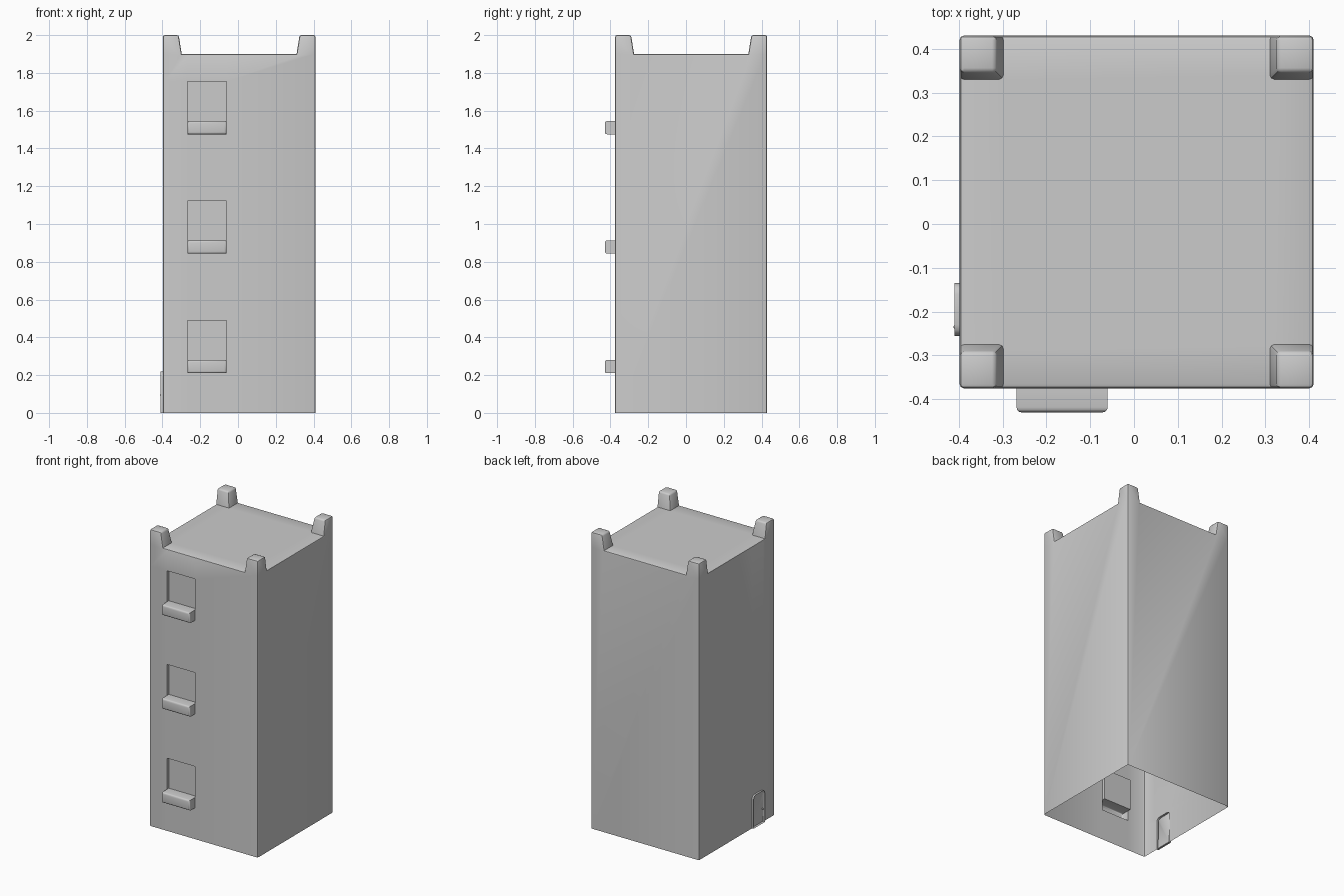
import bpy, bmesh, math
from mathutils import Vector

if "Cube" in bpy.data.objects:
    bpy.data.objects.remove(bpy.data.objects["Cube"])

X0, X1, Y0, Y1 = -0.398, 0.41, -0.375, 0.43
ROOF, TOP = 1.9, 2.0
WX0, WX1 = -0.268, -0.06
DY0, DY1, DZ = -0.255, -0.135, 0.22

bm = bmesh.new()


def finish(name, mesh_bm):
    me = bpy.data.meshes.new(name)
    mesh_bm.to_mesh(me)
    mesh_bm.free()
    ob = bpy.data.objects.new(name, me)
    bpy.context.collection.objects.link(ob)
    bpy.ops.object.select_all(action='DESELECT')
    ob.select_set(True)
    bpy.context.view_layer.objects.active = ob
    bpy.ops.object.shade_smooth_by_angle(angle=math.radians(40))
    return ob


def cut(facing, co, no):
    """Slice only the faces that look along the given direction."""
    faces = [f for f in bm.faces if f.normal.dot(Vector(facing)) > 0.999]
    geom = set(faces)
    for f in faces:
        geom.update(f.edges)
        geom.update(f.verts)
    bmesh.ops.bisect_plane(bm, geom=list(geom), plane_co=co, plane_no=no)
    bm.normal_update()


def extrude(faces, offset):
    new = bmesh.ops.extrude_discrete_faces(bm, faces=faces)['faces']
    bmesh.ops.translate(bm, verts=list({v for f in new for v in f.verts}), vec=offset)
    bm.normal_update()
    return new


def front_cells(z0, z1):
    out = []
    for f in bm.faces:
        c = f.calc_center_median()
        if f.normal.y < -0.99 and WX0 < c.x < WX1 and z0 < c.z < z1 and abs(c.y - Y0) < 0.001:
            out.append(f)
    return out


# Tower shell, open underneath
bmesh.ops.create_cube(bm, size=1)
for v in bm.verts:
    v.co = (X1 if v.co.x > 0 else X0, Y1 if v.co.y > 0 else Y0, ROOF if v.co.z > 0 else 0)
bm.normal_update()
bmesh.ops.delete(bm, geom=[f for f in bm.faces if f.normal.z < -0.9], context='FACES_ONLY')

# Tapered corner battlements raised from the roof
up = (0, 0, 1)
for x in (X0 + 0.1, X1 - 0.1):
    cut(up, (x, 0, 0), (1, 0, 0))
for y in (Y0 + 0.1, Y1 - 0.1):
    cut(up, (0, y, 0), (0, 1, 0))
corners = []
for f in bm.faces:
    c = f.calc_center_median()
    if f.normal.z > 0.9 and abs(c.x) > 0.3 and abs(c.y - 0.03) > 0.3:
        corners.append(f)
for f in extrude(corners, (0, 0, TOP - ROOF)):
    for v in f.verts:
        if X0 + 0.05 < v.co.x < X1 - 0.05:
            v.co.x += math.copysign(0.016, v.co.x)
        if Y0 + 0.05 < v.co.y < Y1 - 0.05:
            v.co.y += math.copysign(0.016, v.co.y)
bm.normal_update()

# Softened outer edges
sharp = [e for e in bm.edges if e.is_manifold and e.is_convex and e.calc_face_angle(0) > 0.5]
bmesh.ops.bevel(bm, geom=sharp, offset=0.01, segments=2, profile=0.5, affect='EDGES')
bm.normal_update()

# Windows: projecting rounded sill and recessed pane
levels = [0.21, 0.843, 1.475]
front = (0, -1, 0)
for x in (WX0, WX1):
    cut(front, (x, 0, 0), (1, 0, 0))
for z in levels:
    for dz in (0, 0.07, 0.28):
        cut(front, (0, 0, z + dz), (0, 0, 1))
for z in levels:
    extrude(front_cells(z + 0.07, z + 0.28), (0, 0.02, 0))
    sill = extrude(front_cells(z, z + 0.07), (0, -0.43 - Y0, 0))
    bmesh.ops.bevel(bm, geom=[e for f in sill for e in f.edges], offset=0.012,
                    segments=3, profile=0.5, affect='EDGES')
    bm.normal_update()

# Door: raised frame with rounded top corners and an inset panel
left = (-1, 0, 0)
for y in (DY0, DY1):
    cut(left, (0, y, 0), (0, 1, 0))
cut(left, (0, 0, DZ), (0, 0, 1))
cell = []
for f in bm.faces:
    c = f.calc_center_median()
    if f.normal.x < -0.99 and DY0 < c.y < DY1 and c.z < DZ:
        cell.append(f)
door = extrude(cell, (-0.41 - X0, 0, 0))
tops = [v for f in door for v in f.verts if v.co.z > DZ - 0.001]
arris = [e for v in tops for e in v.link_edges
         if abs(e.verts[0].co.x - e.verts[1].co.x) > 0.005]
bmesh.ops.bevel(bm, geom=arris, offset=0.025, segments=3, profile=0.5, affect='EDGES')
bm.normal_update()
door = [f for f in bm.faces if f.normal.x < -0.99 and f.calc_center_median().x < -0.409]
bmesh.ops.inset_individual(bm, faces=door, thickness=0.01, depth=-0.008)
finish("tower", bm)

# Door knob
kb = bmesh.new()
bmesh.ops.create_uvsphere(kb, u_segments=12, v_segments=8, radius=0.005)
finish("door_knob", kb).location = (-0.407, -0.235, 0.095)
